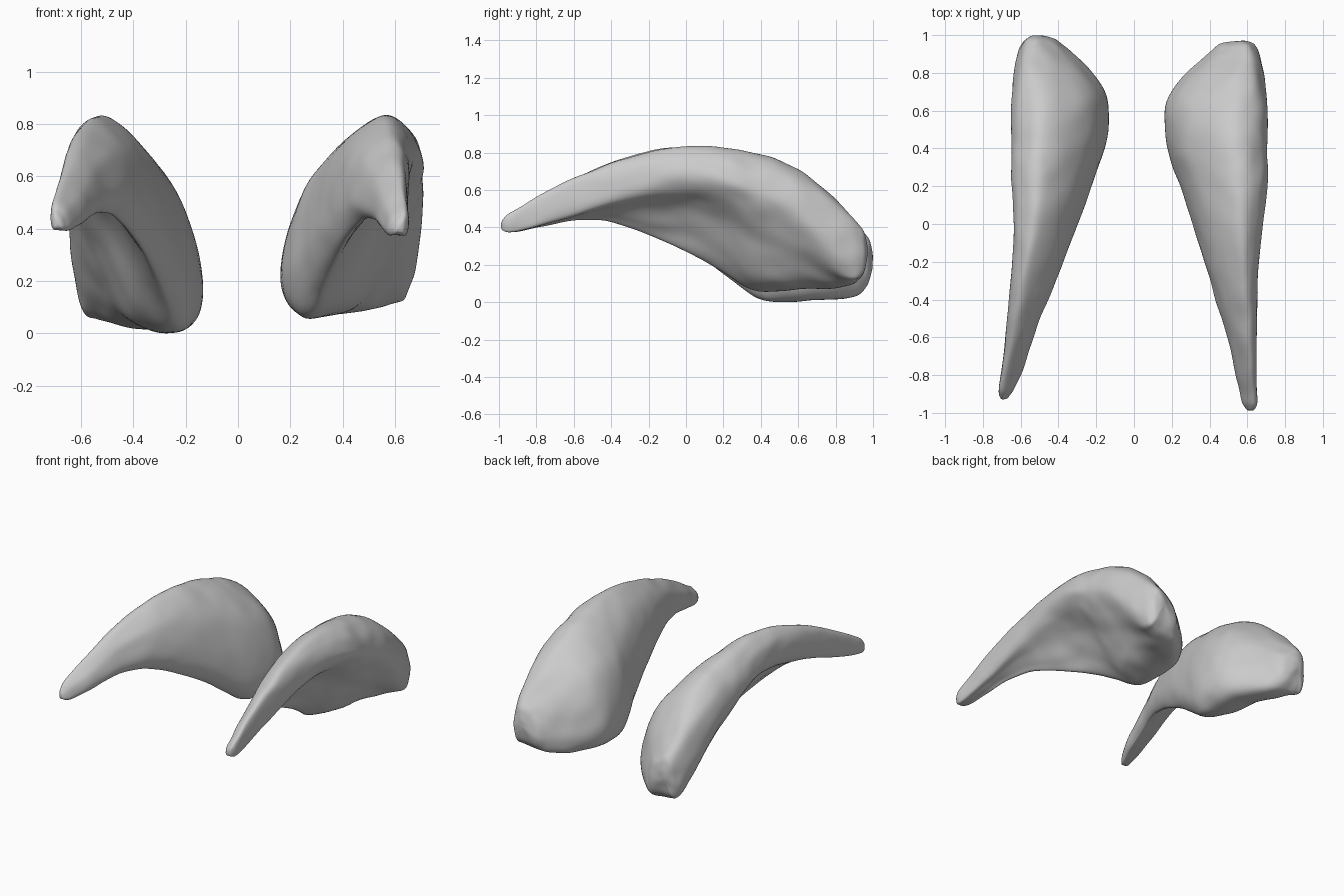
import bpy, bmesh
from mathutils import Vector, noise

if "Cube" in bpy.data.objects:
    bpy.data.objects.remove(bpy.data.objects["Cube"])

# Stations along the shell: y, inner x, outer x, bottom z, top z, height of the outer hollow
STATIONS = [
    (-0.99, 0.600, 0.635, 0.385, 0.430, 0.0),
    (-0.95, 0.575, 0.650, 0.375, 0.470, 0.0),
    (-0.80, 0.535, 0.650, 0.400, 0.560, 0.0),
    (-0.60, 0.495, 0.650, 0.442, 0.660, 0.1),
    (-0.40, 0.430, 0.655, 0.430, 0.740, 0.28),
    (-0.20, 0.370, 0.660, 0.360, 0.800, 0.45),
    (0.00, 0.310, 0.680, 0.270, 0.830, 0.56),
    (0.20, 0.245, 0.707, 0.160, 0.825, 0.58),
    (0.35, 0.187, 0.707, 0.070, 0.800, 0.55),
    (0.50, 0.162, 0.707, 0.065, 0.755, 0.49),
    (0.65, 0.170, 0.707, 0.080, 0.675, 0.37),
    (0.80, 0.275, 0.688, 0.080, 0.550, 0.20),
    (0.90, 0.385, 0.665, 0.100, 0.440, 0.06),
    (0.95, 0.450, 0.635, 0.155, 0.380, 0.0),
    (0.972, 0.530, 0.590, 0.240, 0.310, 0.0),
]
RING, STEPS = 10, 6


def ease(a, b, x):
    t = min(max((x - a) / (b - a), 0), 1)
    return t * t * (3 - 2 * t)


def spline(p0, p1, p2, p3, t):
    return 0.5 * (2 * p1 + (p2 - p0) * t + (2 * p0 - 5 * p1 + 4 * p2 - p3) * t * t
                  + (3 * p1 - p0 - 3 * p2 + p3) * t ** 3)


def section(st):
    """Crescent slab: convex inner/top face, hollow outer face, thick floor at the back."""
    y, xi, xo, zb, zt, h = st
    w = ease(0.05, 0.6, y)
    uv = [(0.14, 0.0), (0.0, 0.24), (0.18, 0.72), (0.62, 1.0), (0.9, 0.92),
          (1.0, h + 0.42 * (1 - h)), (0.92, h + 0.04),
          (0.62 + 0.13 * w, h * (0.78 - 0.2 * w)), (0.33 + 0.2 * w, h * (0.28 - 0.2 * w))]
    return [Vector((xi + (xo - xi) * u, y, zb + (zt - zb) * v)) for u, v in uv]


def to_left(c):
    """Left shell: mirrored, turned slightly, its back sitting lower and further back."""
    off = min(0.04 + 0.11 * c.y, 0.052) * (0.4 + c.x)
    drop = 0.07 * ease(-0.4, 0.5, c.y) * (1.15 - 0.5 * c.z)
    return Vector((-(c.x - off), c.y * 0.985 + 0.04, c.z - drop))


def shell(name, side):
    rings = [section(s) for s in STATIONS]
    n, m = len(rings), len(rings[0])
    bm = bmesh.new()
    loops = []
    for i in range(n - 1):
        for s in range(STEPS + (i == n - 2)):
            t = s / STEPS
            ctrl = []
            for k in range(m):
                a, b = rings[i][k], rings[i + 1][k]
                p, q = rings[max(i - 1, 0)][k], rings[min(i + 2, n - 1)][k]
                c = spline(p, a, b, q, t)
                c.y = a.y + (b.y - a.y) * t
                ctrl.append(c)
            loop = []
            for k in range(m):
                for r in range(RING):
                    c = spline(ctrl[k - 1], ctrl[k], ctrl[(k + 1) % m],
                               ctrl[(k + 2) % m], r / RING)
                    # soft organic ripples
                    c += noise.noise_vector(c * 11 + Vector((side * 5, 0, 0))) * 0.009
                    loop.append(bm.verts.new(c if side > 0 else to_left(c)))
            loops.append(loop)
    for a, b in zip(loops, loops[1:]):
        for j in range(len(a)):
            k = (j + 1) % len(a)
            bm.faces.new((a[j], a[k], b[k], b[j]))
    # rounded end caps
    for loop, dy in ((loops[0], -0.008), (loops[-1], 0.004)):
        mid = sum((v.co for v in loop), Vector()) / len(loop)
        tip = bm.verts.new(mid + Vector((0, dy, 0)))
        for j in range(len(loop)):
            bm.faces.new((loop[j], loop[(j + 1) % len(loop)], tip))
    for _ in range(6):
        bmesh.ops.smooth_vert(bm, verts=bm.verts, factor=0.5,
                              use_axis_x=True, use_axis_y=True, use_axis_z=True)
    bmesh.ops.recalc_face_normals(bm, faces=bm.faces)
    if side < 0:  # the lower shell rests on the ground
        bmesh.ops.translate(bm, verts=bm.verts,
                            vec=(0, 0, -min(v.co.z for v in bm.verts)))
    me = bpy.data.meshes.new(name)
    bm.to_mesh(me)
    bm.free()
    me.shade_smooth()
    ob = bpy.data.objects.new(name, me)
    bpy.context.collection.objects.link(ob)
    return ob


shell("right_curved_shell", 1)
shell("left_curved_shell", -1)
